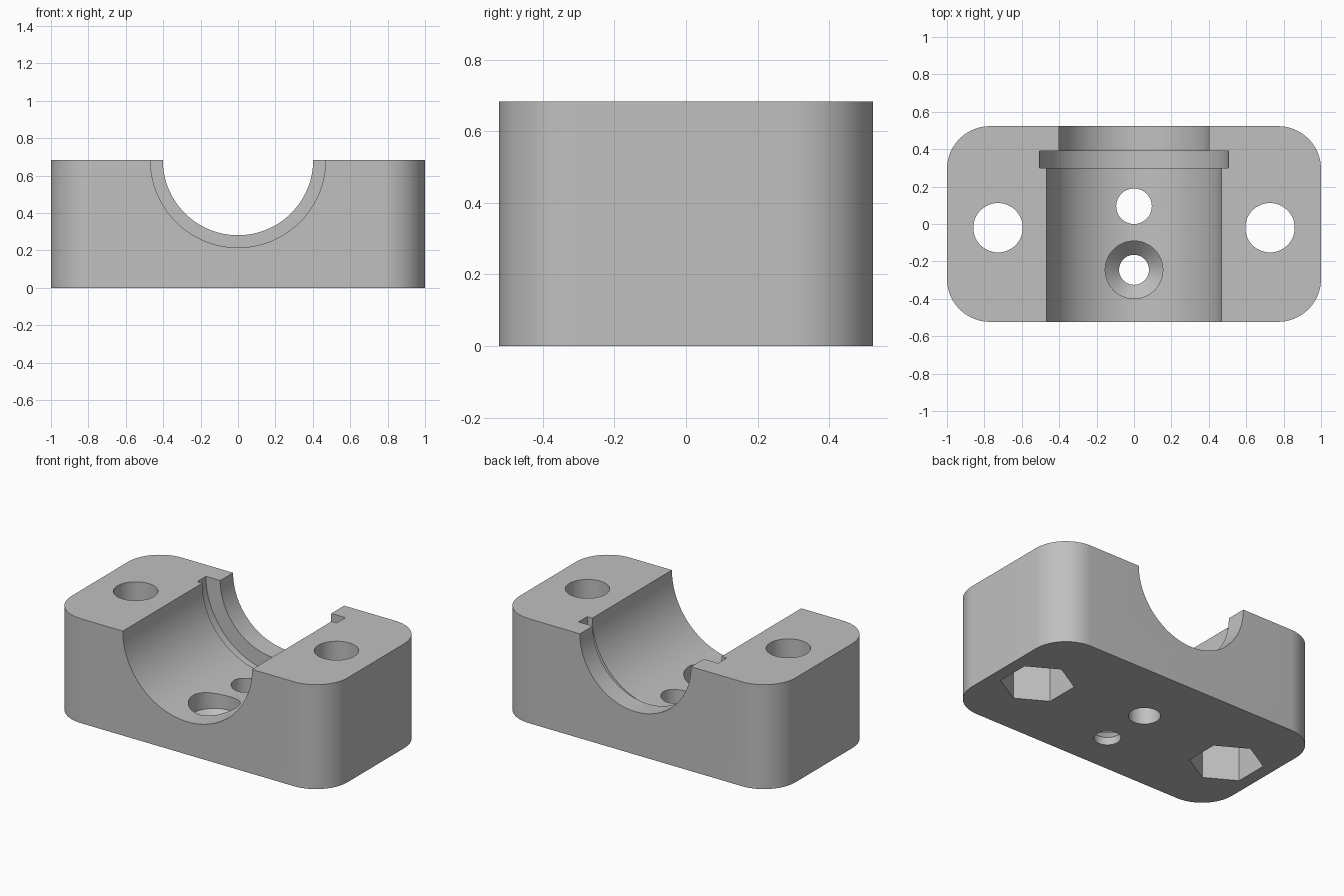
import bpy, bmesh, math
from mathutils import Matrix, Vector

cube = bpy.data.objects.get("Cube")
if cube:
    bpy.data.objects.remove(cube, do_unlink=True)

HEIGHT = 0.683
HALF_X, HALF_Y = 1.0, 0.523
CORNER = 0.23
HOLE_X, HOLE_Y = 0.727, -0.02

grey = bpy.data.materials.new("grey")
grey.use_nodes = True
colour = (0.53, 0.53, 0.53, 1)
grey.diffuse_color = colour
grey.node_tree.nodes["Principled BSDF"].inputs["Base Color"].default_value = colour


def make_object(name, bm):
    bmesh.ops.recalc_face_normals(bm, faces=bm.faces)
    mesh = bpy.data.meshes.new(name)
    bm.to_mesh(mesh)
    bm.free()
    mesh.materials.append(grey)
    obj = bpy.data.objects.new(name, mesh)
    bpy.context.collection.objects.link(obj)
    return obj


def turned(name, profile, location, sides=96, turn=0.0, along_y=False):
    """Closed solid of revolution from (radius, height) points."""
    bm = bmesh.new()
    place = Matrix.Translation(location)
    if along_y:
        place = place @ Matrix.Rotation(-math.pi / 2, 4, 'X')
    rings = []
    for radius, h in profile:
        ring = []
        for i in range(sides):
            a = turn + math.tau * i / sides
            point = Vector((radius * math.cos(a), radius * math.sin(a), h))
            ring.append(bm.verts.new(place @ point))
        rings.append(ring)
    for low, high in zip(rings, rings[1:]):
        for i in range(sides):
            j = (i + 1) % sides
            bm.faces.new((low[i], low[j], high[j], high[i]))
    bm.faces.new(rings[0])
    bm.faces.new(rings[-1])
    return make_object(name, bm)


def cut(target, cutter):
    cutter.hide_render = True
    mod = target.modifiers.new(cutter.name, 'BOOLEAN')
    mod.operation = 'DIFFERENCE'
    mod.solver = 'EXACT'
    mod.object = cutter
    bpy.context.view_layer.objects.active = target
    bpy.ops.object.modifier_apply(modifier=mod.name)
    bpy.data.objects.remove(cutter, do_unlink=True)


# Block with rounded upright corners
bm = bmesh.new()
bmesh.ops.create_cube(bm, size=1)
bmesh.ops.scale(bm, verts=bm.verts, vec=(2 * HALF_X, 2 * HALF_Y, HEIGHT))
bmesh.ops.translate(bm, verts=bm.verts, vec=(0, 0, HEIGHT / 2))
upright = [e for e in bm.edges if abs(e.verts[0].co.z - e.verts[1].co.z) > 0.1]
bmesh.ops.bevel(bm, geom=upright, offset=CORNER, segments=20, profile=0.5, affect='EDGES')
block = make_object("bearing_block", bm)

# Stepped half-round bore with a retaining groove
bore = [(0.468, -0.7), (0.468, 0.3), (0.505, 0.3), (0.505, 0.39), (0.402, 0.39), (0.402, 0.7)]
cut(block, turned("bore_cutter", bore, (0, 0, HEIGHT), sides=128, along_y=True))

# Bolt holes with hexagonal nut pockets underneath
for x in (-HOLE_X, HOLE_X):
    cut(block, turned("bolt_hole_cutter", [(0.132, -0.2), (0.132, 1)], (x, HOLE_Y, 0)))
    cut(block, turned("nut_pocket_cutter", [(0.22, -0.2), (0.22, 0.27)],
                      (x, HOLE_Y, 0), sides=6, turn=math.pi / 2))

# Plain hole and countersunk screw hole in the floor of the bore
cut(block, turned("floor_hole_cutter", [(0.095, -0.2), (0.095, 0.5)], (0, 0.095, 0)))
screw = [(0.08, -0.2), (0.08, 0.05), (0.154, 0.125), (0.154, 0.5)]
cut(block, turned("screw_hole_cutter", screw, (0, -0.245, 0)))

# Smooth curved walls, sharp edges
bpy.ops.object.select_all(action='DESELECT')
block.select_set(True)
bpy.context.view_layer.objects.active = block
bpy.ops.object.shade_smooth_by_angle(angle=math.radians(30))
